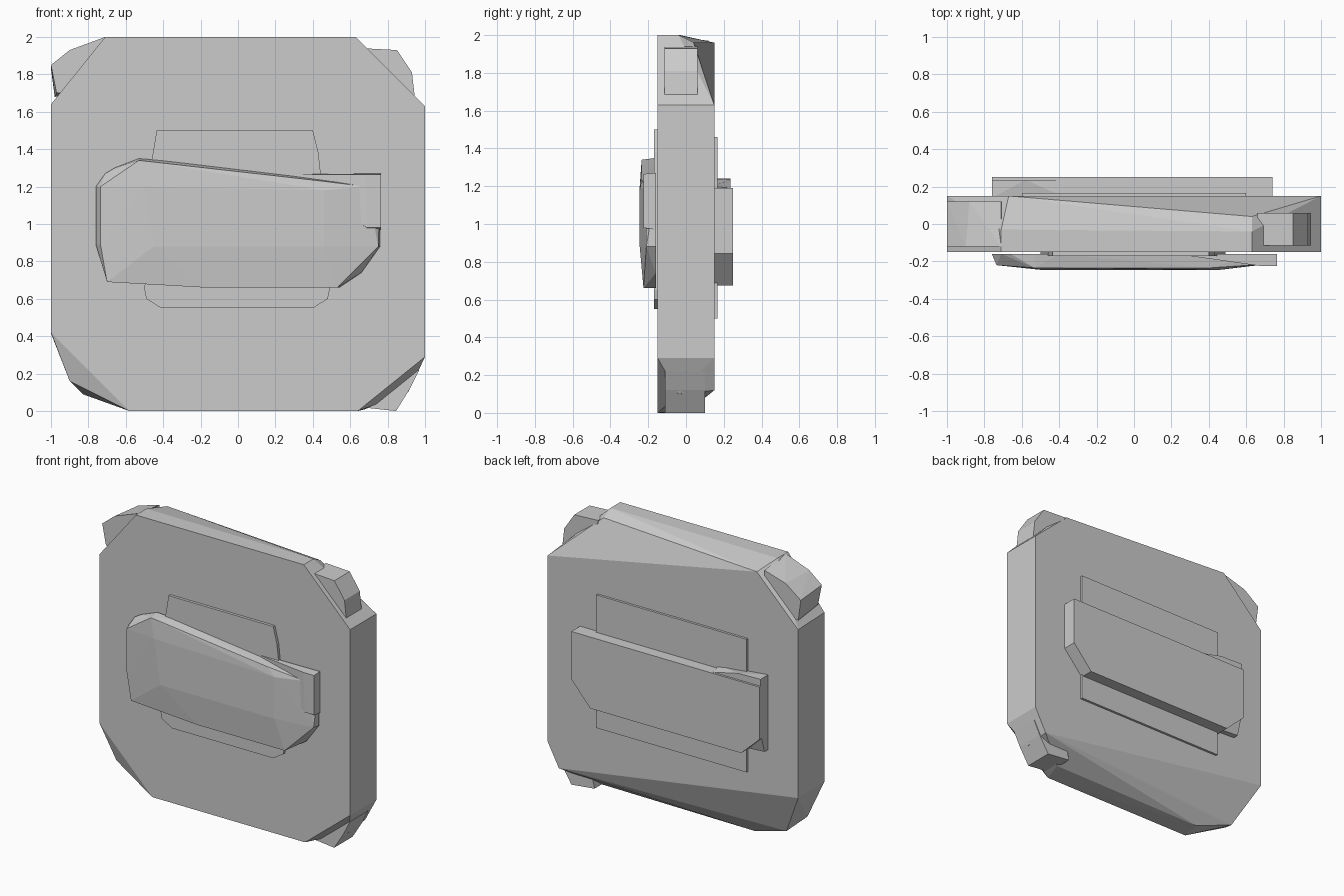
import bpy, bmesh, math


def hull(name, pts):
    """Flat-faced solid wrapped round a few corner points."""
    bm = bmesh.new()
    for p in pts:
        bm.verts.new(p)
    r = bmesh.ops.convex_hull(bm, input=bm.verts)
    junk = {g for g in r["geom_interior"] + r["geom_unused"] if isinstance(g, bmesh.types.BMVert)}
    bmesh.ops.delete(bm, geom=list(junk), context='VERTS')
    bmesh.ops.dissolve_limit(bm, angle_limit=math.radians(0.5), verts=bm.verts, edges=bm.edges)
    bmesh.ops.recalc_face_normals(bm, faces=bm.faces)
    me = bpy.data.meshes.new(name)
    bm.to_mesh(me)
    bm.free()
    ob = bpy.data.objects.new(name, me)
    bpy.context.collection.objects.link(ob)
    return ob


def at(y, outline):
    return [(x, y, z) for x, z in outline]


def prism(name, outline, y0, y1):
    return hull(name, at(y0, outline) + at(y1, outline))


# Main slab with uneven chipped corners, sloping away at the back
front = [(-.71, 2), (.63, 2), (1, 1.63), (1, .29), (.64, 0), (-.58, 0), (-1, .42), (-1, 1.64)]
back = [(-.67, 1.96), (1, 1.63), (1, .29), (.91, .12), (-1, .415), (-1, 1.63)]
hull("slab", at(-.15, front) + at(.15, back) + [
    (-.71, -.03, 2), (.63, -.04, 2), (.63, .04, 1.96), (.83, .06, 1.79),
    (-.55, 0, 0), (.68, 0, .01), (.91, -.04, .1),
    (-.83, .04, .09), (-.9, -.1, .16)])

# Corner lumps standing proud of the chamfers
prism("top_right_lump", [(.66, 1.94), (.85, 1.93), (.93, 1.81), (.945, 1.68), (.7, 1.68)], -.115, .06)
hull("top_left_lump", at(-.12, [(-.71, 2), (-.9, 1.93), (-1, 1.85), (-.97, 1.7), (-.7, 1.7)])
     + at(.12, [(-.71, 1.97), (-.88, 1.92), (-1, 1.83), (-.98, 1.68), (-.7, 1.7)]))
prism("bottom_right_lump", [(.66, .02), (.845, 0), (.92, .12), (.97, .22), (.7, .2)], -.11, .1)

# Thin backing plate behind the front grip
prism("front_plate", [(-.435, 1.5), (.4, 1.5), (.43, 1.38), (.45, 1.2), (.49, .65), (.48, .6),
                      (.4, .55), (-.41, .55), (-.49, .6), (-.5, .65), (-.46, 1.35)], -.14, -.17)

# Front grip: tapered outline with slightly domed face
grip = [(-.76, 1.2), (-.71, 1.27), (-.66, 1.3), (-.53, 1.35), (-.4, 1.34), (.69, 1.21), (.76, 1.18),
        (.76, .88), (.66, .74), (.54, .66), (-.17, .66), (-.7, .69), (-.76, .89)]
hull("front_grip", at(-.16, grip) + at(-.245, [(-.5, 1.2), (-.45, .88), (.46, .88), (.46, 1.18)])
     + [(-.735, -.22, 1.2), (-.735, -.22, .89), (-.53, -.235, 1.34), (-.7, -.22, .69),
        (-.17, -.225, .66), (.53, -.225, .66), (.75, -.21, .88), (.69, -.215, 1.2), (.4, -.235, 1.235)])

# Small tab on the right end of the grip
hull("grip_tab", at(-.16, [(.22, 1.265), (.765, 1.27), (.765, .97), (.68, .97)])
     + at(-.225, [(.68, 1.265), (.765, 1.265), (.765, .98), (.69, .98)]))

# Rear plate, rear block and the lip along its end
prism("rear_plate", [(-.6, 1.46), (.6, 1.46), (.6, .5), (-.6, .5)], .14, .167)
prism("rear_block", [(-.76, 1.19), (.74, 1.19), (.74, .845), (.59, .675), (-.615, .675), (-.76, .81)], .14, .25)
hull("rear_lip", at(.14, [(-.76, 1.24), (-.36, 1.2), (-.5, .69), (-.76, .7)])
     + at(.19, [(-.76, .7), (-.6, .69)])
     + at(.235, [(-.76, 1.24), (-.58, 1.235), (-.38, 1.19), (-.76, .85)]))
